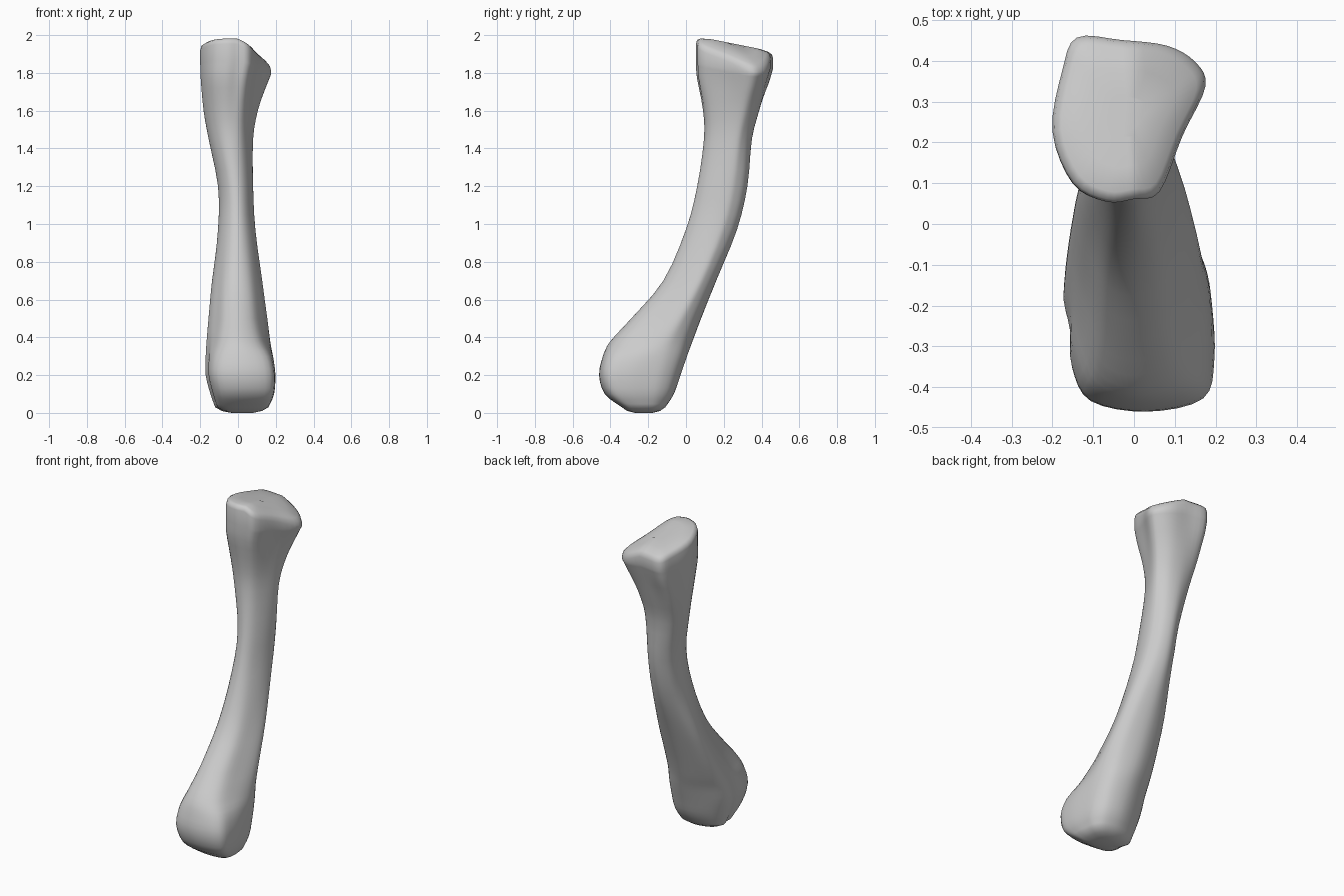
import bpy, bmesh

if "Cube" in bpy.data.objects:
    bpy.data.objects.remove(bpy.data.objects["Cube"])

# normalised cross-sections (12 points, starting back-left, going clockwise from above)
KNUCKLE = [(-.7, .75), (0, 1), (.6, .9), (.88, .6), (.97, .2), (1, -.4),
           (.85, -.85), (.1, -1), (-.65, -.88), (-.9, -.5), (-.92, -.1), (-1, .35)]
NECK = [(-.75, .8), (-.05, 1), (.6, .85), (.9, .6), (1, .3), (.8, -.25),
        (.5, -.8), (0, -1), (-.45, -.85), (-.75, -.3), (-.93, .1), (-1, .5)]
SHAFT = [(-.7, .75), (-.1, 1), (.5, .88), (.85, .6), (1, .3), (.9, -.25),
         (.55, -.78), (.1, -1), (-.4, -.9), (-.8, -.5), (-1, 0), (-.95, .4)]
HEAD = [(-.68, 1), (-.1, .97), (.5, .9), (.87, .7), (1, .4), (.7, -.2),
        (.4, -.88), (.06, -.97), (-.3, -1), (-.73, -.78), (-1, -.14), (-.87, .6)]
KEYS = [KNUCKLE, NECK, SHAFT, HEAD]

# stations: z, front y, back y, left x, right x, section blend (0..3)
STATIONS = [
    (.03, -.34, -.11, -.12, .16, 0), (.10, -.43, -.065, -.145, .19, 0),
    (.20, -.46, -.03, -.17, .197, 0), (.30, -.44, .005, -.17, .188, .2),
    (.38, -.40, .035, -.165, .172, .7), (.50, -.29, .08, -.155, .155, 1),
    (.70, -.12, .16, -.137, .128, 1.2), (.97, 0, .27, -.105, .092, 2),
    (1.2, .06, .325, -.105, .08, 2), (1.45, .095, .35, -.155, .08, 2.3),
    (1.6, .09, .39, -.182, .105, 2.6), (1.75, .06, .435, -.197, .15, 3),
    (1.83, .055, .457, -.2, .175, 3)]


def top_z(x, y):
    return 1.975 - .2 * (y - .1) - .5 * max(0, x)


def spline(a, b, c, d, t):
    return tuple(.5 * (2 * q + (r - p) * t + (2 * p - 5 * q + 4 * r - s) * t * t
                       + (3 * q - p - 3 * r + s) * t ** 3) for p, q, r, s in zip(a, b, c, d))


def section(blend):
    i = min(int(blend), 2)
    f = blend - i
    return [(a[0] * (1 - f) + b[0] * f, a[1] * (1 - f) + b[1] * f)
            for a, b in zip(KEYS[i], KEYS[i + 1])]


def ring(station):
    z, front, back, left, right, blend = station
    pts = section(blend)
    out = []
    for i in range(12):
        for k in range(4):
            u, v = spline(*[pts[(i + j) % 12] for j in (-1, 0, 1, 2)], k / 4)
            x = (left + right) / 2 + u * (right - left) / 2
            y = (front + back) / 2 + v * (back - front) / 2
            tilt = .5 * max(0, min(1, (z - 1.6) / .23))
            out.append((x, y, z + tilt * (top_z(x, y) - 1.91)))
    return out


def inset(pts, s, zfun):
    cx = sum(p[0] for p in pts) / len(pts)
    cy = sum(p[1] for p in pts) / len(pts)
    flat = [(cx + (p[0] - cx) * s, cy + (p[1] - cy) * s) for p in pts]
    return [(x, y, zfun(x, y)) for x, y in flat]


# shaft: smooth interpolation between the stations
rows = []
n = len(STATIONS)
for i in range(n - 1):
    quad = [STATIONS[max(0, min(n - 1, i + j))] for j in (-1, 0, 1, 2)]
    for k in range(3):
        s = list(spline(*quad, k / 3))
        s[5] = max(0, min(3, s[5]))
        rows.append(ring(s))
rows.append(ring(STATIONS[-1]))

# rounded bottom and slanted joint face on top
base, rim = rows[0], rows[-1]
rows = [inset(base, .4, lambda x, y: 0), inset(base, .75, lambda x, y: .01)] + rows
for scale, lift in [(1.0, -.03), (.97, -.008), (.88, .003), (.6, .01), (.25, .01)]:
    rows.append(inset(rim, scale, lambda x, y: top_z(x, y) + lift))

bm = bmesh.new()
loops = [[bm.verts.new(p) for p in r] for r in rows]
for a, b in zip(loops, loops[1:]):
    for i in range(len(a)):
        j = (i + 1) % len(a)
        bm.faces.new((a[i], a[j], b[j], b[i]))
bm.faces.new(loops[0])
bm.faces.new(loops[-1])
bmesh.ops.recalc_face_normals(bm, faces=bm.faces)
mesh = bpy.data.meshes.new("long_bone")
bm.to_mesh(mesh)
bm.free()
bone = bpy.data.objects.new("long_bone", mesh)
bpy.context.collection.objects.link(bone)
bpy.context.view_layer.objects.active = bone
bone.select_set(True)
bpy.ops.object.shade_smooth_by_angle(angle=1.0)
